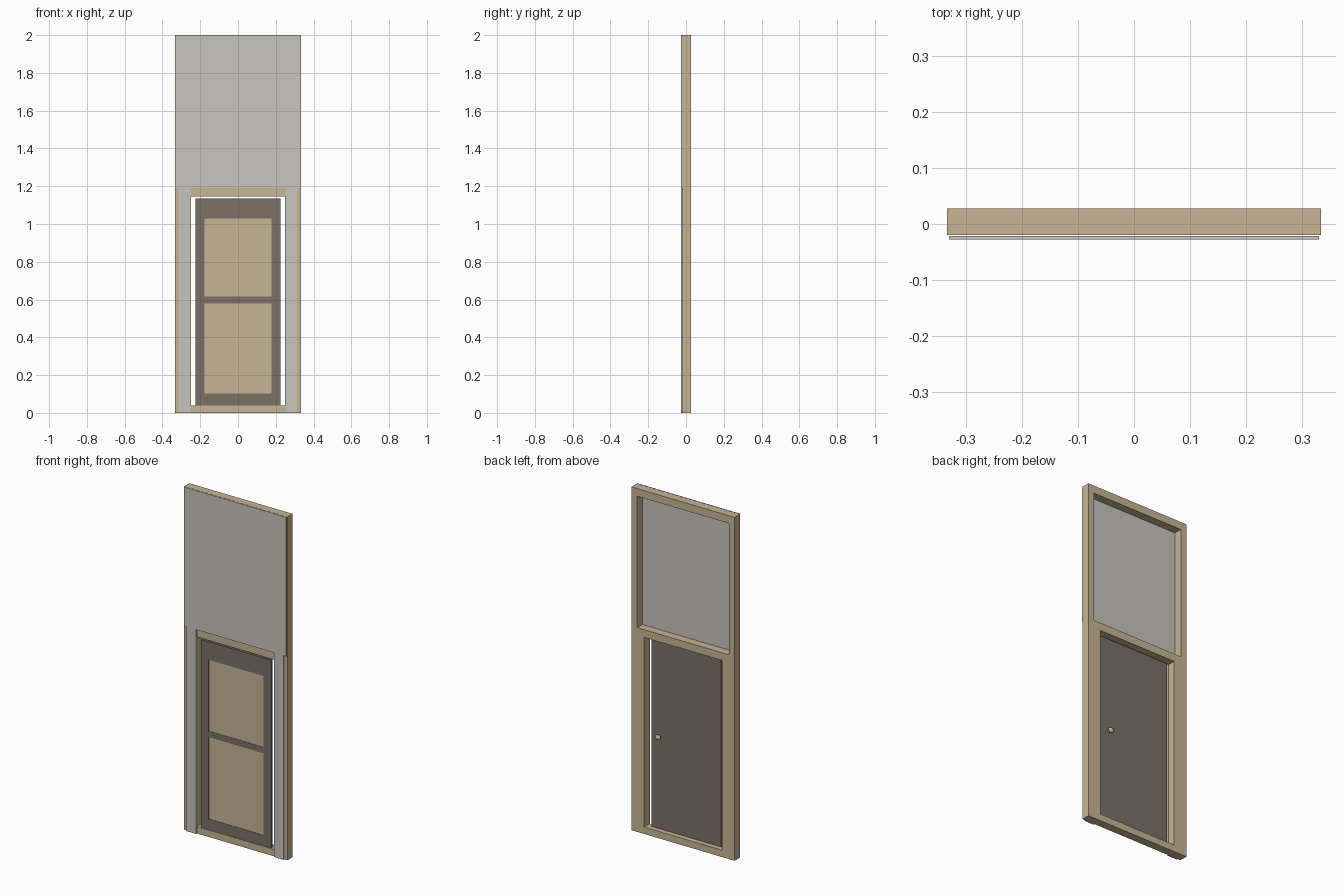
import bpy
import bmesh
from math import radians

cube = bpy.data.objects.get("Cube")
if cube:
    bpy.data.objects.remove(cube, do_unlink=True)


def material(name, rgb):
    mat = bpy.data.materials.new(name)
    mat.use_nodes = True
    mat.diffuse_color = (*rgb, 1)
    mat.node_tree.nodes["Principled BSDF"].inputs["Base Color"].default_value = (*rgb, 1)
    return mat


timber = material("tan timber", (0.57, 0.46, 0.30))
siding = material("pale grey siding", (0.58, 0.56, 0.51))
dark = material("dark brown door", (0.20, 0.16, 0.14))


def box(name, mat, x, y, z):
    """Box from (min, max) ranges on each axis."""
    bm = bmesh.new()
    bmesh.ops.create_cube(bm, size=1)
    for v in bm.verts:
        v.co = [r[0] if c < 0 else r[1] for c, r in zip(v.co, (x, y, z))]
    mesh = bpy.data.meshes.new(name)
    bm.to_mesh(mesh)
    bm.free()
    mesh.materials.append(mat)
    ob = bpy.data.objects.new(name, mesh)
    bpy.context.collection.objects.link(ob)
    return ob


def pair(name, mat, x, y, z):
    """Matching boxes on the left (+x) and right (-x)."""
    box("left_" + name, mat, x, y, z)
    box("right_" + name, mat, (-x[1], -x[0]), y, z)


# Overall proportions
half, inner, opening = 0.333, 0.295, 0.25
head_low, head_top = 1.145, 1.19
frame_y = (-0.02, 0.0275)
skin_y = (-0.0275, -0.021)

# Timber wall frame
pair("post", timber, (inner, half), frame_y, (0, 2))
pair("jack_stud", timber, (opening, inner), frame_y, (0, head_low))
box("top_rail", timber, (-inner, inner), frame_y, (1.955, 2))
box("door_header", timber, (-inner, inner), frame_y, (head_low, head_top))
box("sill", timber, (-opening, opening), frame_y, (0, 0.04))

# Siding on the front
box("upper_siding", siding, (-0.33, 0.33), skin_y, (head_top, 2))
pair("door_side_siding", siding, (opening, 0.312), skin_y, (0, head_top))

# Door: backing slab, raised stiles and rails, two panels
door, panel = 0.225, 0.177
face_y = (-0.017, -0.012)
box("door_slab", dark, (-door, door), (-0.012, -0.002), (0.04, 1.135))
pair("door_stile", dark, (panel, door), face_y, (0.04, 1.135))
for name, low, high in (("bottom", 0.04, 0.103), ("middle", 0.58, 0.615), ("top", 1.03, 1.135)):
    box(name + "_door_rail", dark, (-panel, panel), face_y, (low, high))
for name, low, high in (("lower", 0.103, 0.58), ("upper", 0.615, 1.03)):
    box(name + "_door_panel", timber, (-panel, panel), (-0.015, -0.012), (low, high))

# Door knob on the back
bpy.ops.mesh.primitive_cylinder_add(vertices=12, radius=0.008, depth=0.014,
                                    location=(0.17, 0.004, 0.58), rotation=(radians(90), 0, 0))
bpy.context.object.name = "knob_stem"
bpy.context.object.data.materials.append(timber)
bpy.ops.mesh.primitive_uv_sphere_add(segments=12, ring_count=8, radius=0.016,
                                     location=(0.17, 0.0155, 0.58), rotation=(radians(90), 0, 0))
knob = bpy.context.object
knob.name = "door_knob"
knob.scale.z = 0.75
knob.data.materials.append(timber)
